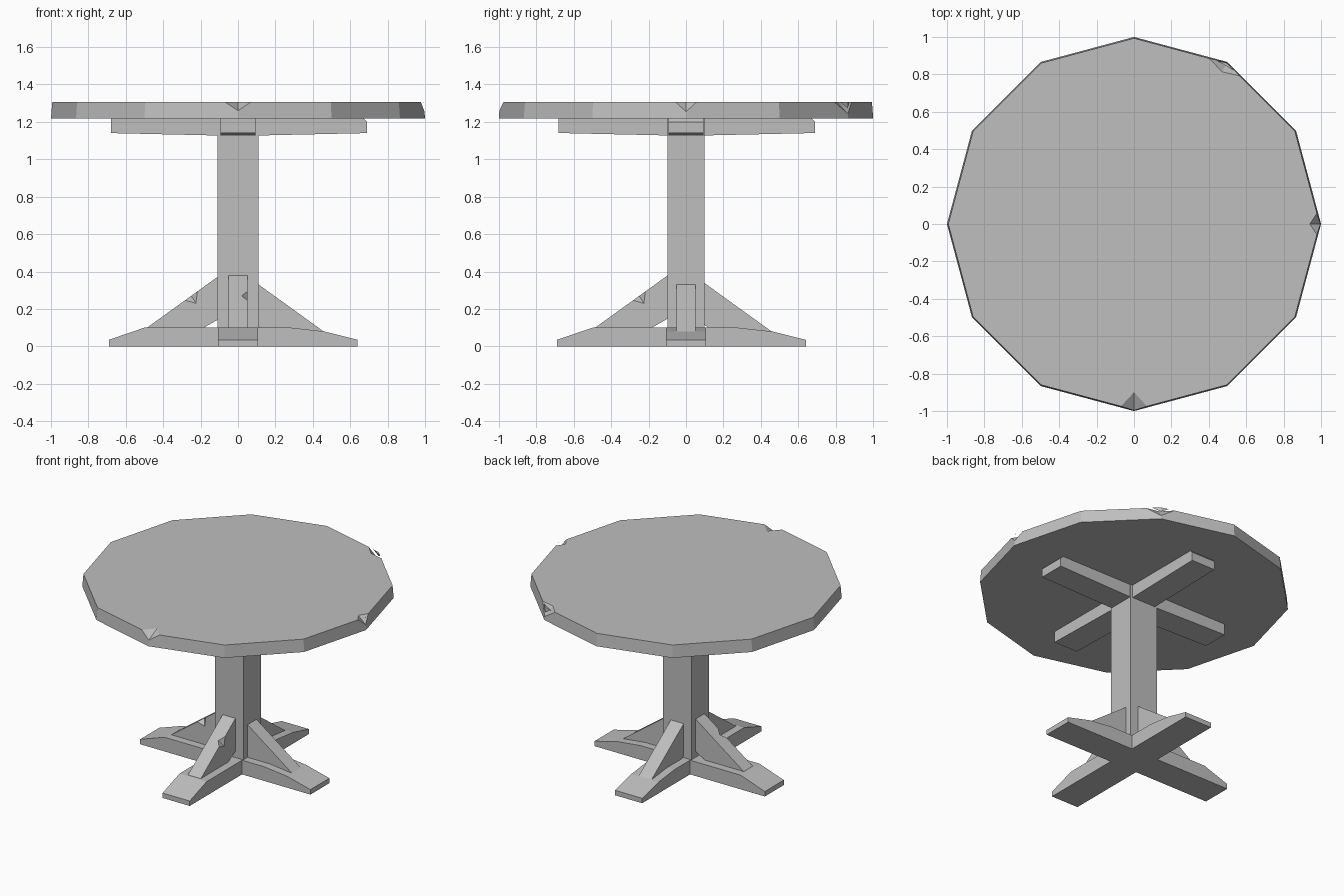
import bpy, bmesh, math
from mathutils import Matrix, Vector

cube = bpy.data.objects.get("Cube")
if cube:
    bpy.data.objects.remove(cube, do_unlink=True)

grey = bpy.data.materials.new("weathered_grey")
grey.use_nodes = True
colour = (0.52, 0.52, 0.52, 1)
grey.diffuse_color = colour
grey.node_tree.nodes["Principled BSDF"].inputs["Base Color"].default_value = colour


def finish(bm, name, turn=0.0):
    """Turn a bmesh about z and make it an object."""
    bmesh.ops.transform(bm, matrix=Matrix.Rotation(turn, 4, 'Z'), verts=bm.verts)
    bmesh.ops.recalc_face_normals(bm, faces=bm.faces)
    mesh = bpy.data.meshes.new(name)
    bm.to_mesh(mesh)
    bm.free()
    mesh.materials.append(grey)
    obj = bpy.data.objects.new(name, mesh)
    bpy.context.collection.objects.link(obj)
    return obj


def prism(name, profile, half_width, turn=0.0):
    """Extrude an (x, z) profile along y."""
    bm = bmesh.new()
    face = bm.faces.new([bm.verts.new((x, -half_width, z)) for x, z in profile])
    out = bmesh.ops.extrude_face_region(bm, geom=[face])
    moved = [v for v in out["geom"] if isinstance(v, bmesh.types.BMVert)]
    bmesh.ops.translate(bm, vec=(0, 2 * half_width, 0), verts=moved)
    return finish(bm, name, turn)


def chip(obj, point, along, inward, down, turn=0.0):
    """Cut a V-shaped chip out of an edge."""
    p, d, a, b = map(Vector, (point, along, inward, down))
    mid = (a + b) / 2
    corners = [p + 1.5 * a - 0.5 * b, p + 1.5 * b - 0.5 * a,
               p + 1.5 * d - 0.5 * mid, p - 1.5 * d - 0.5 * mid]
    bm = bmesh.new()
    for c in corners:
        bm.verts.new(c)
    bmesh.ops.convex_hull(bm, input=bm.verts)
    cutter = finish(bm, "chip_cutter", turn)
    cutter.hide_render = True
    mod = obj.modifiers.new("chip", 'BOOLEAN')
    mod.operation = 'DIFFERENCE'
    mod.solver = 'EXACT'
    mod.object = cutter
    bpy.context.view_layer.objects.active = obj
    bpy.ops.object.modifier_apply(modifier=mod.name)
    bpy.data.objects.remove(cutter, do_unlink=True)


# Twelve-sided table top with chipped rim
bm = bmesh.new()
bmesh.ops.create_cone(bm, cap_ends=True, segments=12, radius1=1.0, radius2=0.993,
                      depth=0.088, matrix=Matrix.Translation((0, 0, 1.262)))
# Put a rim corner on the x axis
corner = max((v.co for v in bm.verts), key=lambda c: c.x)
top = finish(bm, "table_top", -math.atan2(corner.y, corner.x))
chip(top, (0.975, 0, 1.306), (0, 0.07, 0), (-0.075, 0, 0), (0.02, 0, -0.045), -math.pi / 2)
chip(top, (0.98, 0, 1.306), (0, 0.06, 0), (-0.04, 0, 0), (0.015, 0, -0.05), 0)
chip(top, (0.97, 0, 1.306), (0, 0.1, 0), (-0.03, 0, 0), (0.03, 0, -0.065), math.pi / 3)

# Central post
bm = bmesh.new()
bmesh.ops.create_cube(bm, size=1, matrix=Matrix.LocRotScale(
    (0, 0, 0.635), None, (0.22, 0.195, 1.17)))
finish(bm, "post")

beam = [(-0.68, 1.22), (-0.68, 1.14), (-0.1, 1.127), (0.1, 1.127),
        (0.69, 1.14), (0.69, 1.2), (0.67, 1.22)]
foot = [(-0.69, 0), (0.64, 0), (0.64, 0.035), (0.46, 0.08), (0.28, 0.1),
        (-0.5, 0.1), (-0.69, 0.035)]
long_brace = [(-0.1, 0.378), (-0.5, 0.09), (-0.2, 0.09), (-0.1, 0.147)]
short_brace = [(0.09, 0.345), (0.46, 0.078), (0.14, 0.078), (0.09, 0.125)]

# Crossed beams, feet and braces: one set per axis
for axis, turn in (("side", 0.0), ("depth", math.pi / 2)):
    prism(axis + "_beam", beam, 0.093, turn)
    prism(axis + "_foot", foot, 0.106, turn)
    prism(axis + "_short_brace", short_brace, 0.05, turn)
    brace = prism(axis + "_long_brace", long_brace, 0.05, turn)
    chip(brace, (-0.25, -0.05, 0.27), (0.033, 0, 0.024), (0, 0.03, 0),
         (0.025, 0, -0.04), turn)
